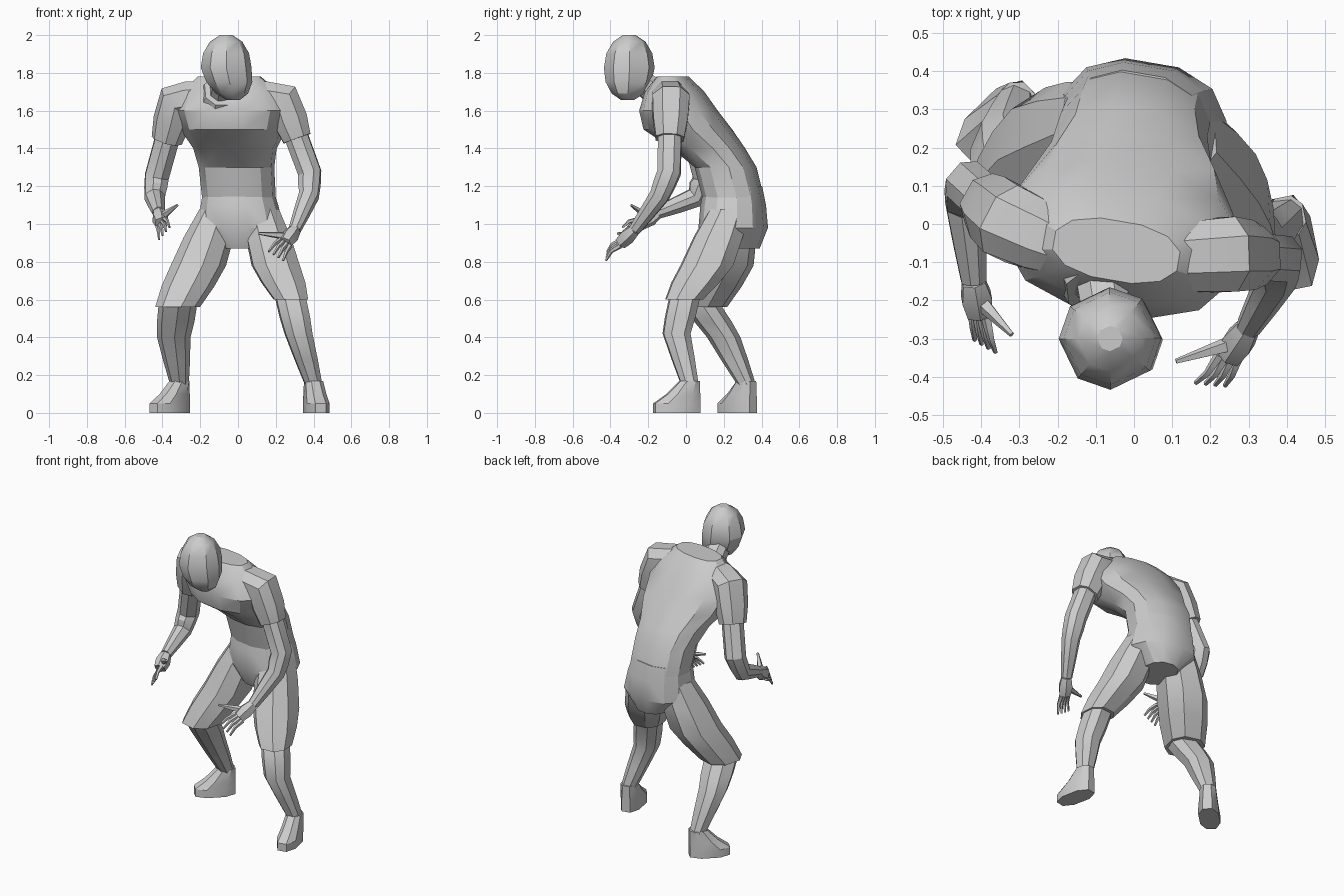
import bpy
import bmesh
import math
from mathutils import Matrix, Vector

default_cube = bpy.data.objects.get("Cube")
if default_cube:
    bpy.data.objects.remove(default_cube, do_unlink=True)

# One plain grey for the whole figure
grey_level = .6
grey = (grey_level, grey_level, grey_level, 1)
clay = bpy.data.materials.new("plain_grey")
clay.use_nodes = True
clay.diffuse_color = grey
clay.node_tree.nodes["Principled BSDF"].inputs["Base Color"].default_value = grey


def section_point(angle, half_width, half_depth):
    """Point on a slightly squared-off ellipse."""
    squareness = .85
    c, s = math.cos(angle), math.sin(angle)
    return Vector((math.copysign(abs(c) ** squareness, c) * half_width,
                   math.copysign(abs(s) ** squareness, s) * half_depth, 0))


def path_turns(centres):
    """Rotation of each ring along a path, carried on without twisting."""
    last = len(centres) - 1
    tangents = [(centres[min(i + 1, last)] - centres[max(i - 1, 0)]).normalized()
                for i in range(last + 1)]
    turn = tangents[0].to_track_quat("Z", "Y")
    turns = [turn.to_matrix()]
    for before, after in zip(tangents, tangents[1:]):
        turn = before.rotation_difference(after) @ turn
        turns.append(turn.to_matrix())
    return turns


def loft(name, rings, sides=8, level=True, yaw=0):
    """Skin a tube over rings of (centre, half width, half depth).
    Level rings stay horizontal; otherwise they face along the path."""
    bm = bmesh.new()
    if level:
        turns = [Matrix.Rotation(yaw, 3, "Z")] * len(rings)
    else:
        turns = path_turns([ring[0] for ring in rings])
    loops = []
    for (centre, half_width, half_depth), turn in zip(rings, turns):
        loop = []
        for k in range(sides):
            angle = math.tau * (k + .5) / sides
            offset = section_point(angle, half_width, half_depth)
            loop.append(bm.verts.new(centre + turn @ offset))
        loops.append(loop)
    for lower, upper in zip(loops, loops[1:]):
        for k in range(sides):
            following = (k + 1) % sides
            bm.faces.new((lower[k], lower[following], upper[following], upper[k]))
    bm.faces.new(loops[0])
    bm.faces.new(loops[-1])
    bmesh.ops.recalc_face_normals(bm, faces=bm.faces)
    mesh = bpy.data.meshes.new(name)
    bm.to_mesh(mesh)
    bm.free()
    mesh.materials.append(clay)
    part = bpy.data.objects.new(name, mesh)
    bpy.context.collection.objects.link(part)
    bpy.ops.object.select_all(action="DESELECT")
    part.select_set(True)
    bpy.context.view_layer.objects.active = part
    bpy.ops.object.shade_smooth_by_angle(angle=math.radians(30))


def limb(name, path, start, end, bulge=0, depth=1, **options):
    """Tapering tube with an extra ring halfway along each stretch of the path."""
    centres = [path[0]]
    for a, b in zip(path, path[1:]):
        centres += [a.lerp(b, .5), b]
    rings = []
    for i, centre in enumerate(centres):
        f = i / (len(centres) - 1)
        radius = start + (end - start) * f + bulge * math.sin(math.pi * f)
        rings.append((centre, radius, radius * depth))
    loft(name, rings, **options)


def hand(side, wrist, fingertip, thumb_tip):
    """Palm, thumb and four bent fingers fanned out towards the thumb side."""
    reach = (fingertip - wrist).normalized()
    across = thumb_tip - wrist
    across = (across - reach * across.dot(reach)).normalized()
    knuckles = wrist.lerp(fingertip, .5)
    limb(side + "_palm", [wrist, knuckles], .033, .036, bulge=.01, sides=6, level=False)
    for finger in range(4):
        spread = across * (finger - 1.5)
        root = knuckles + spread * .02
        tip = fingertip + spread * .03
        bend = root.lerp(tip, .5) + Vector((0, -.01, .01))
        limb(f"{side}_finger_{finger + 1}", [root, bend, tip],
             .014, .006, sides=5, level=False)
    base = wrist.lerp(knuckles, .5)
    limb(side + "_thumb", [base, thumb_tip], .024, .007, sides=5, level=False)


def shoe(side, ankle, yaw):
    """Long sole that draws in and slides back to the ankle as it rises."""
    forward = Matrix.Rotation(yaw, 3, "Z") @ Vector((0, -.07, 0))
    rings = []
    for height, rise in ((0, 0), (.05, 0), (.1, .5), (.17, 1)):
        centre = ankle + forward * (1 - rise)
        centre.z = height
        rings.append((centre, .065 - .015 * rise, .13 - .075 * rise))
    loft(side + "_shoe", rings, yaw=yaw)


def body_side(side, arm, fingers, leg, hem, yaw):
    """Sleeve, arm, hand, shorts leg, shin and shoe from joint positions."""
    shoulder, elbow, forearm, wrist = map(Vector, arm)
    fingertip, thumb_tip = map(Vector, fingers)
    hip, thigh, knee, calf, ankle = map(Vector, leg)
    inner = shoulder.lerp(neck_base, .65) + Vector((0, 0, .03))
    cuff = shoulder.lerp(elbow, .52)
    limb(side + "_sleeve", [inner, shoulder, cuff], .08, .08, bulge=.025, level=False)
    limb(side + "_arm", [shoulder, elbow, forearm, wrist], .065, .033,
         bulge=.012, level=False)
    hand(side, wrist, fingertip, thumb_tip)
    limb(side + "_shorts_leg", [hip, thigh, knee], .1, hem,
         bulge=.035, depth=1.1, yaw=yaw / 3)
    tucked_top = thigh.lerp(knee, .7)
    limb(side + "_shin", [tucked_top, knee, calf, ankle], hem * .75, .048,
         bulge=hem * .25, yaw=yaw / 2)
    shoe(side, ankle, yaw)


# Head: a rounded block whose chin points down and to one side
head_rings = []
for step in range(7):
    turn = .25 + (math.pi - .5) * step / 6
    height = -math.cos(turn)
    radius = .13 * math.sin(turn)
    chin = max(-height, 0)
    centre = Vector((.04 * chin - .063, -.3 - .01 * chin, 1.828 + .178 * height))
    head_rings.append((centre, radius, radius))
loft("head", head_rings, yaw=.45)

# Neck and collar share one line
neck_base = Vector((-.09, -.1, 1.65))
neck_top = Vector((-.07, -.26, 1.77))
limb("neck", [neck_base, neck_top], .075, .065, level=False)
limb("collar", [neck_base, neck_base.lerp(neck_top, .45)], .13, .1, level=False)


def trunk(name, profile):
    """Level rings of (y, z, half width, half depth) drifting sideways with height."""
    rings = [(Vector(((1.2 - z) * .08, y, z)), width, depth)
             for y, z, width, depth in profile]
    loft(name, rings, sides=12, yaw=-.17)


# Bent shirt body and the seat of the shorts
trunk("shirt", [(.25, 1.14, .195, .16), (.21, 1.3, .2, .16), (.12, 1.4, .22, .19),
                (.01, 1.5, .28, .23), (-.04, 1.6, .31, .2), (-.06, 1.7, .26, .15),
                (-.07, 1.78, .17, .08)])
trunk("shorts_seat", [(.25, 1.2, .18, .15), (.25, 1.1, .205, .17),
                      (.25, .98, .225, .18), (.25, .87, .11, .14)])

# Right side: arm drawn back, leg set back
body_side("right",
          arm=[(-.32, 0, 1.65), (-.43, .1, 1.25), (-.44, .05, 1.14), (-.42, -.15, 1.06)],
          fingers=[(-.39, -.32, .95), (-.32, -.29, 1.1)],
          leg=[(-.1, .26, 1.08), (-.21, .2, .78), (-.32, .09, .56),
               (-.34, .2, .4), (-.31, .32, .15)],
          hem=.115, yaw=-.8)

# Left side: arm and leg reaching forward
body_side("left",
          arm=[(.24, -.08, 1.65), (.38, -.09, 1.27), (.375, -.14, 1.15), (.3, -.27, .97)],
          fingers=[(.2, -.42, .83), (.11, -.36, .95)],
          leg=[(.12, .23, 1.08), (.2, .11, .78), (.28, -.01, .6),
               (.32, -.05, .42), (.4, .02, .15)],
          hem=.095, yaw=.2)
